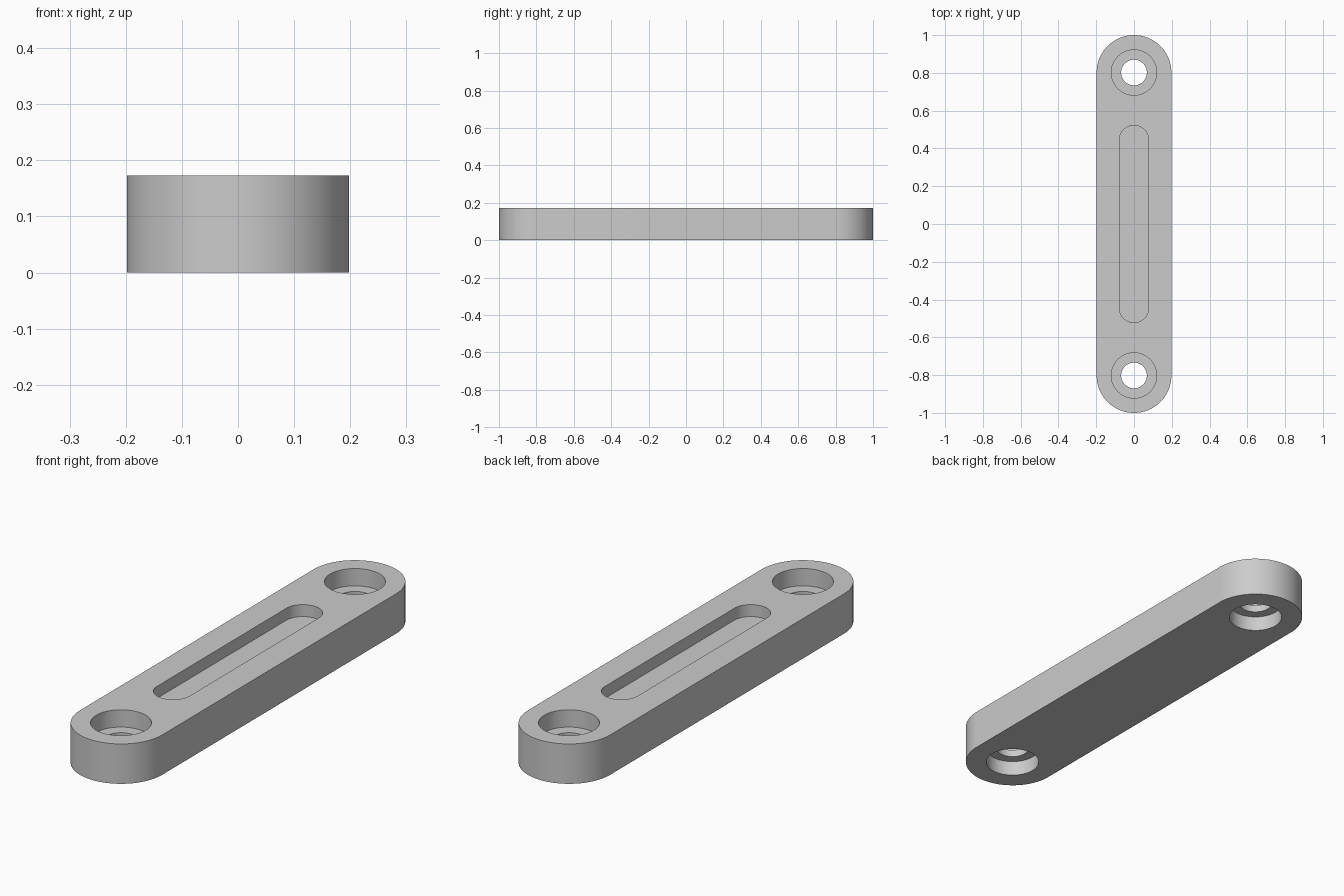
import bpy, bmesh, math

cube = bpy.data.objects.get("Cube")
if cube:
    bpy.data.objects.remove(cube, do_unlink=True)

HEIGHT, WIDTH_R, HOLE_Y = 0.173, 0.198, 0.802

grey = bpy.data.materials.new("plain grey")
grey.use_nodes = True
grey.diffuse_color = (0.6, 0.6, 0.6, 1)
grey.node_tree.nodes["Principled BSDF"].inputs["Base Color"].default_value = grey.diffuse_color


def stadium(name, radius, half_span, z0, z1, y=0.0, steps=48):
    """Upright prism with rounded ends; a cylinder when half_span is zero."""
    bm = bmesh.new()
    ring = []
    for side in (1, -1):
        start = 0 if side == 1 else math.pi
        count = steps + 1 if half_span else steps
        for i in range(count):
            a = start + math.pi * i / steps
            ring.append(bm.verts.new((radius * math.cos(a),
                                      y + side * half_span + radius * math.sin(a), z0)))
    base = bm.faces.new(ring)
    top = bmesh.ops.extrude_face_region(bm, geom=[base])["geom"]
    bmesh.ops.translate(bm, vec=(0, 0, z1 - z0),
                        verts=[g for g in top if isinstance(g, bmesh.types.BMVert)])
    bmesh.ops.recalc_face_normals(bm, faces=bm.faces)
    mesh = bpy.data.meshes.new(name)
    bm.to_mesh(mesh)
    bm.free()
    mesh.materials.append(grey)
    obj = bpy.data.objects.new(name, mesh)
    bpy.context.collection.objects.link(obj)
    return obj


# Rounded bar
bar = stadium("link_bar", WIDTH_R, 1 - WIDTH_R, 0, HEIGHT)

# Shallow slot, then stepped holes at both ends
cutters = [stadium("slot_cutter", 0.078, 0.522 - 0.078, HEIGHT - 0.052, HEIGHT + 0.1)]
for end, y in (("front", -HOLE_Y), ("back", HOLE_Y)):
    cutters += [
        stadium(end + "_top_recess_cutter", 0.12, 0, HEIGHT - 0.075, HEIGHT + 0.1, y),
        stadium(end + "_bottom_recess_cutter", 0.111, 0, -0.1, 0.066, y),
        stadium(end + "_hole_cutter", 0.068, 0, -0.2, HEIGHT + 0.2, y),
    ]

bpy.context.view_layer.objects.active = bar
bar.select_set(True)
for cutter in cutters:
    mod = bar.modifiers.new(cutter.name, "BOOLEAN")
    mod.object = cutter
    mod.operation = "DIFFERENCE"
    mod.solver = "EXACT"
    bpy.ops.object.modifier_apply(modifier=mod.name)
    bpy.data.objects.remove(cutter, do_unlink=True)

bpy.ops.object.shade_smooth_by_angle(angle=math.radians(30))
